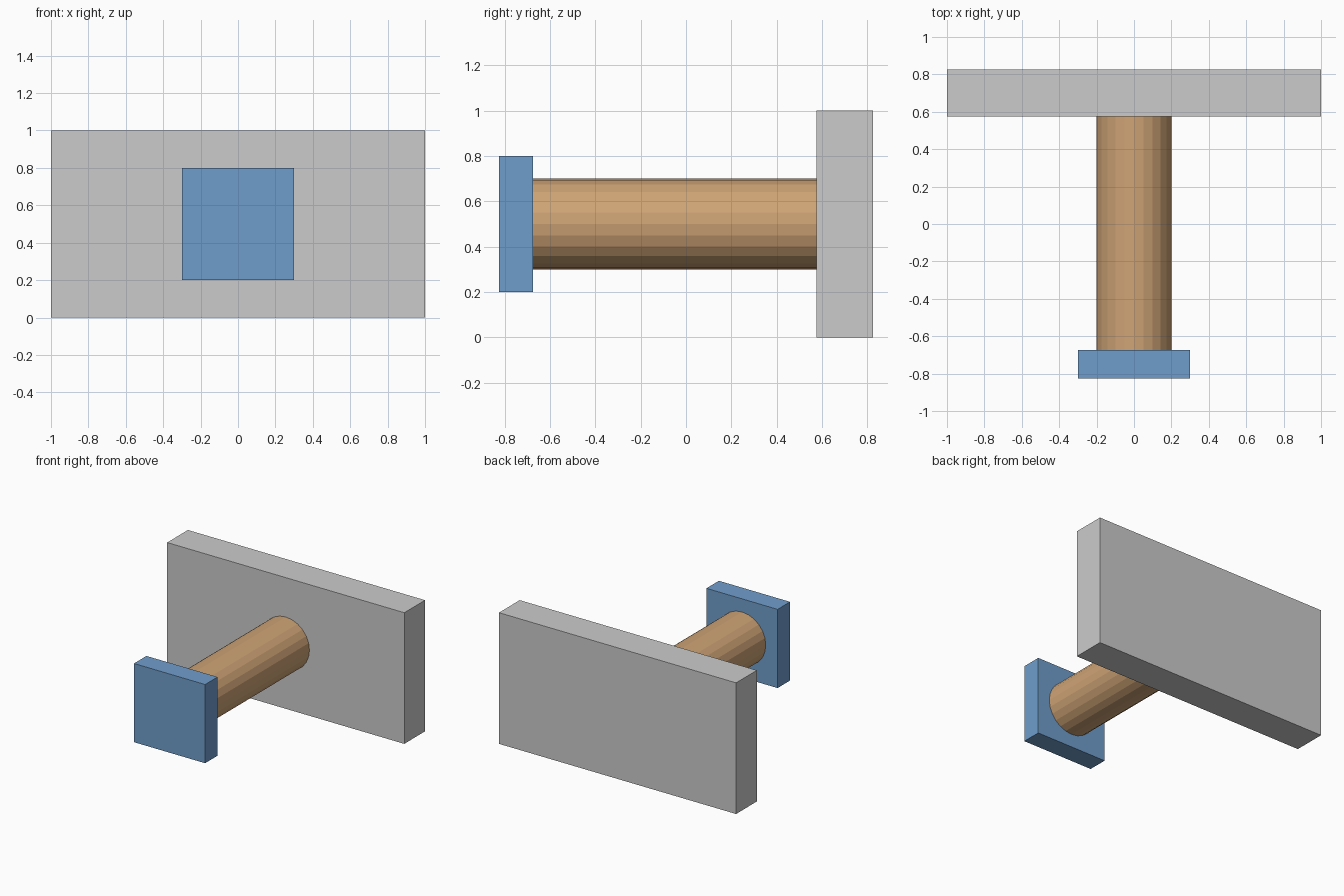
import bpy
from math import radians

if "Cube" in bpy.data.objects:
    bpy.data.objects.remove(bpy.data.objects["Cube"])


def paint(obj, name, rgb):
    mat = bpy.data.materials.new(name)
    mat.diffuse_color = (*rgb, 1.0)
    mat.use_nodes = True
    mat.node_tree.nodes["Principled BSDF"].inputs["Base Color"].default_value = mat.diffuse_color
    obj.data.materials.append(mat)


def box(name, size, location):
    bpy.ops.mesh.primitive_cube_add(size=1, location=location)
    obj = bpy.context.object
    obj.name = name
    obj.scale = size
    bpy.ops.object.transform_apply(location=False, rotation=False, scale=True)
    return obj


# Wide rear plate
box("back_plate", (2.0, 0.25, 1.0), (0, 0.70, 0.5))

# Small square plate at the front
front = box("front_plate", (0.6, 0.15, 0.6), (0, -0.75, 0.5))
paint(front, "blue", (0.16, 0.34, 0.60))

# Faceted round shaft joining the plates
bpy.ops.mesh.primitive_cylinder_add(
    vertices=24, radius=0.2, depth=1.25,
    location=(0, -0.05, 0.5), rotation=(radians(90), 0, 0))
shaft = bpy.context.object
shaft.name = "shaft"
paint(shaft, "tan", (0.62, 0.37, 0.18))
